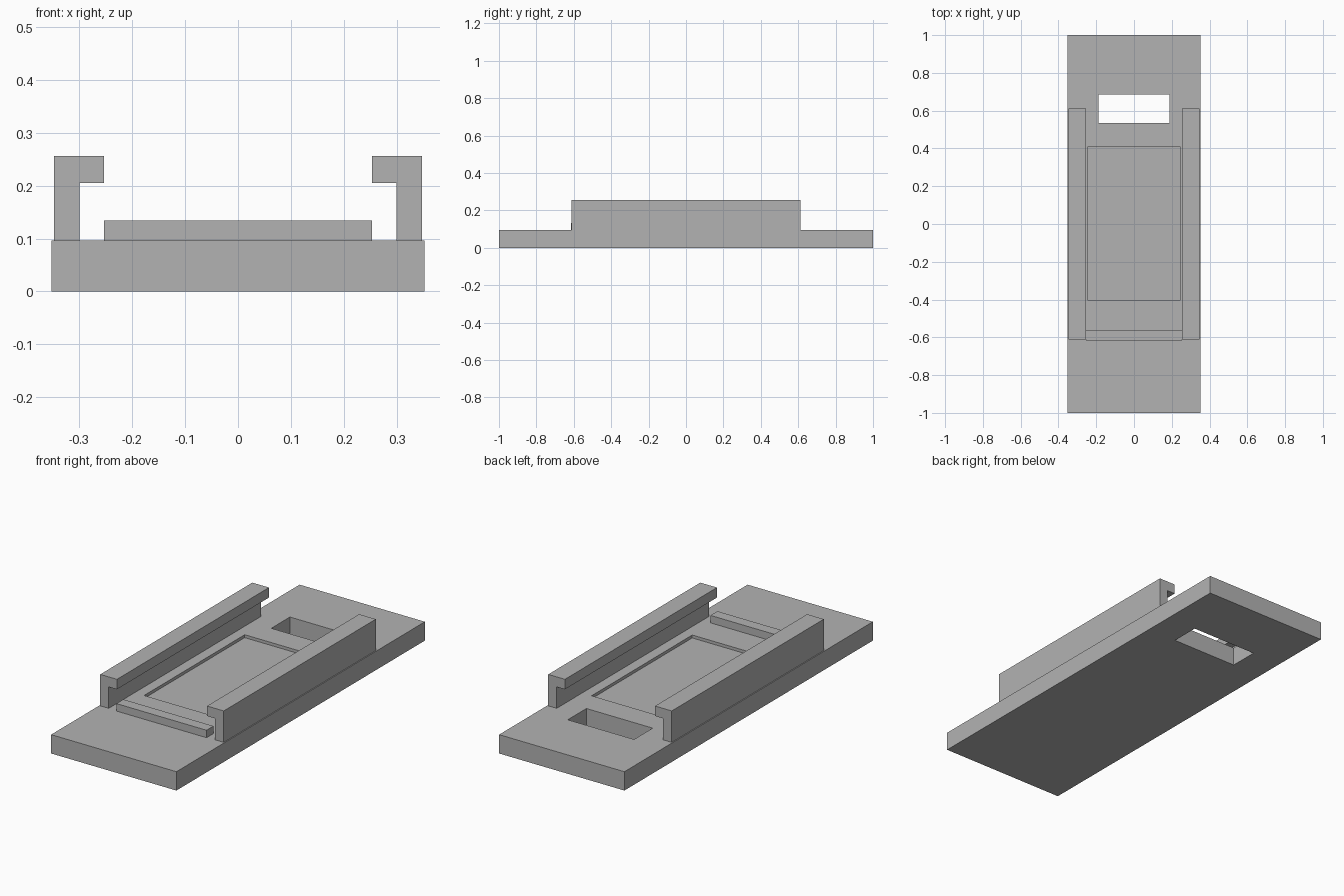
import bpy
import bmesh
from mathutils import Vector

cube = bpy.data.objects.get("Cube")
if cube:
    bpy.data.objects.remove(cube, do_unlink=True)

GREY = (0.45, 0.45, 0.45, 1.0)
grey = bpy.data.materials.new("plain grey")
grey.use_nodes = True
grey.diffuse_color = GREY
grey.node_tree.nodes["Principled BSDF"].inputs["Base Color"].default_value = GREY


def add_object(name, bm):
    bmesh.ops.recalc_face_normals(bm, faces=bm.faces)
    mesh = bpy.data.meshes.new(name)
    bm.to_mesh(mesh)
    bm.free()
    mesh.materials.append(grey)
    obj = bpy.data.objects.new(name, mesh)
    bpy.context.collection.objects.link(obj)
    return obj


def box(name, low, high):
    low, high = Vector(low), Vector(high)
    bm = bmesh.new()
    bmesh.ops.create_cube(bm, size=1)
    bmesh.ops.scale(bm, vec=high - low, verts=bm.verts)
    bmesh.ops.translate(bm, vec=(low + high) / 2, verts=bm.verts)
    return add_object(name, bm)


def cut(target, cutter):
    mod = target.modifiers.new(cutter.name, 'BOOLEAN')
    mod.operation = 'DIFFERENCE'
    mod.solver = 'EXACT'
    mod.object = cutter
    bpy.context.view_layer.objects.active = target
    bpy.ops.object.modifier_apply(modifier=mod.name)
    bpy.data.objects.remove(cutter, do_unlink=True)


TOP = 0.096        # upper surface of the base
RAIL_END = 0.612   # half length of the rails
LIP = 0.254        # inner edge of the rail lips

# Base plate with a through slot and a shallow recess
base = box("base_plate", (-0.353, -1, 0), (0.353, 1, TOP))
cut(base, box("slot_cutter", (-0.187, 0.535, -0.1), (0.187, 0.685, 0.2)))
cut(base, box("recess_cutter", (-0.247, -0.403, TOP - 0.015), (0.247, 0.407, 0.2)))

# Hooked side rails, one per side
profile = [(0.348, TOP), (0.348, 0.256), (LIP, 0.256),
           (LIP, 0.205), (0.3, 0.205), (0.3, TOP)]
for name, side in (("left_rail", 1), ("right_rail", -1)):
    bm = bmesh.new()
    face = bm.faces.new([bm.verts.new((side * x, -RAIL_END, z)) for x, z in profile])
    ext = bmesh.ops.extrude_face_region(bm, geom=[face], use_keep_orig=True)
    moved = [v for v in ext["geom"] if isinstance(v, bmesh.types.BMVert)]
    bmesh.ops.translate(bm, vec=(0, 2 * RAIL_END, 0), verts=moved)
    add_object(name, bm)

# Low stop bar across the front end of the rails
box("stop_bar", (-LIP, -0.616, TOP), (LIP, -0.56, 0.134))
